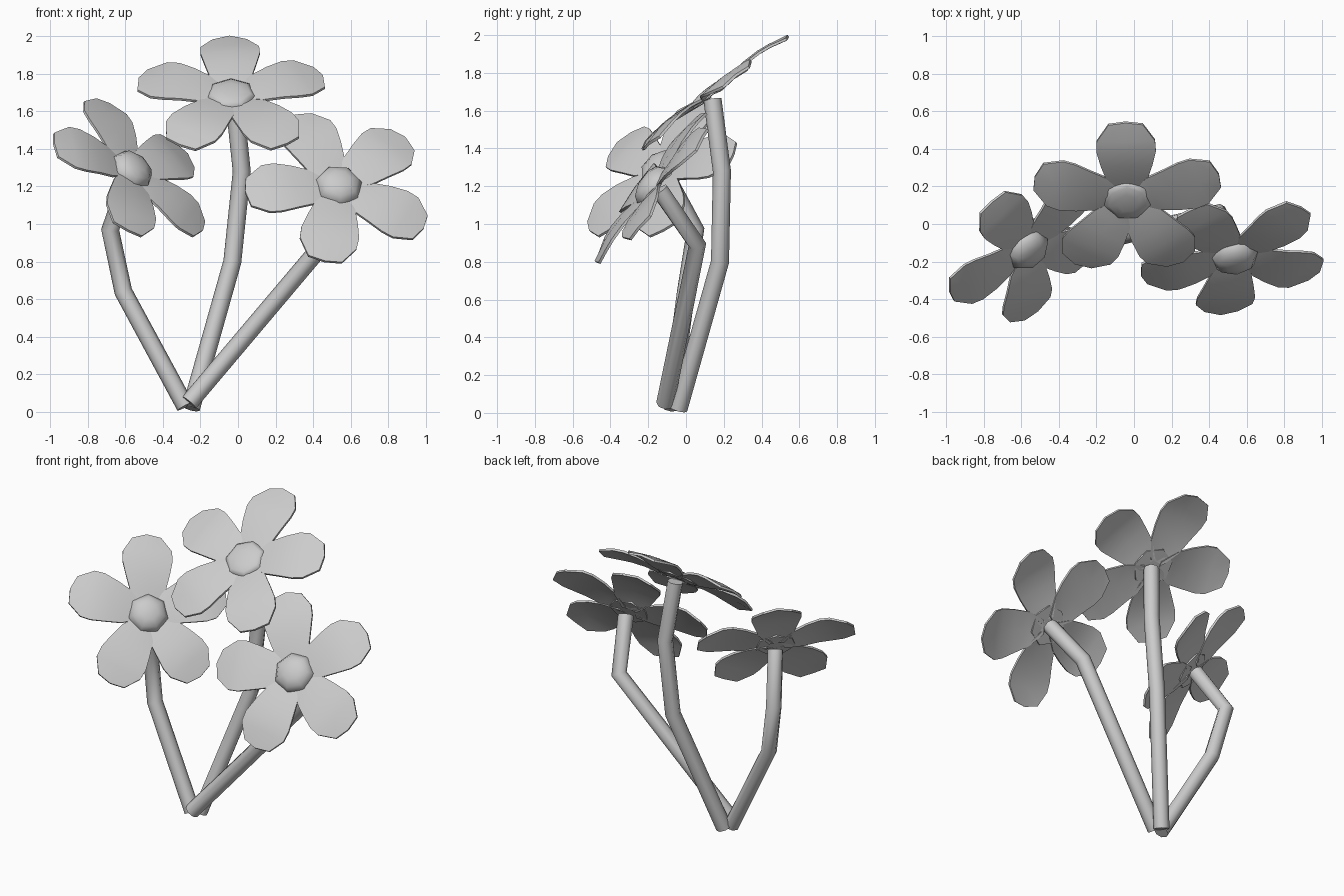
import bpy, bmesh, math
from mathutils import Vector

if "Cube" in bpy.data.objects:
    bpy.data.objects.remove(bpy.data.objects["Cube"])

grey = bpy.data.materials.new("pale_grey")
grey.diffuse_color = (0.6, 0.6, 0.6, 1)
grey.use_nodes = True
grey.node_tree.nodes["Principled BSDF"].inputs["Base Color"].default_value = grey.diffuse_color


def finish(name, bm, angle=40):
    bmesh.ops.recalc_face_normals(bm, faces=bm.faces)
    me = bpy.data.meshes.new(name)
    bm.to_mesh(me)
    bm.free()
    me.materials.append(grey)
    ob = bpy.data.objects.new(name, me)
    bpy.context.collection.objects.link(ob)
    bpy.ops.object.select_all(action='DESELECT')
    ob.select_set(True)
    bpy.context.view_layer.objects.active = ob
    bpy.ops.object.shade_smooth_by_angle(angle=math.radians(angle))
    return ob


def stem(name, pts, radius=0.048, sides=8):
    """Tube with mitred bends."""
    pts = [Vector(p) for p in pts]
    dirs = [(b - a).normalized() for a, b in zip(pts, pts[1:])]
    bm = bmesh.new()
    side = dirs[0].cross(Vector((0, 1, 0))).normalized()
    rings = []
    for i, p in enumerate(pts):
        t = (dirs[max(i - 1, 0)] + dirs[min(i, len(dirs) - 1)]).normalized()
        side = (side - t * side.dot(t)).normalized()
        other = t.cross(side)
        rings.append([bm.verts.new(p + radius * (math.cos(a) * side + math.sin(a) * other))
                      for a in (k * math.tau / sides for k in range(sides))])
    for r, s in zip(rings, rings[1:]):
        for k in range(sides):
            j = (k + 1) % sides
            bm.faces.new((r[k], r[j], s[j], s[k]))
    bm.faces.new(rings[0])
    bm.faces.new(rings[-1])
    finish(name, bm, 50)


# petal half outline: distance from flower centre, half width, lift of the arch
PETAL = [(0.04, 0.045, 0.0), (0.14, 0.108, 0.014), (0.24, 0.135, 0.026),
         (0.33, 0.155, 0.026), (0.395, 0.152, 0.018), (0.485, 0.09, -0.004)]


def flower(name, centre, normal, up, dome, size=1.0, turn=(0, 0, 0, 0, 0)):
    c, n = Vector(centre), Vector(normal).normalized()
    u = Vector(up)
    u = (u - n * u.dot(n)).normalized()
    r = u.cross(n)

    def place(x, y, z):
        return c + size * (r * x + u * y + n * z)

    # five thin petals, clockwise from the top, arched along their length
    bm = bmesh.new()
    for k in range(5):
        a = k * math.tau / 5 + math.radians(turn[k])
        ca, sa = math.cos(a), math.sin(a)
        layers = []
        for lift in (0.005, -0.009):
            rows = []
            for d, w, arch in PETAL:
                row = []
                for s in (-1, 0, 1):
                    e = d + (0.02 if s == 0 and d > 0.45 else 0)
                    x, z = s * w, lift + arch + (0.008 if s == 0 else 0) + 0.003 * (k % 2)
                    row.append(bm.verts.new(place(x * ca + e * sa, e * ca - x * sa, z)))
                rows.append(row)
            for p, q in zip(rows, rows[1:]):
                for j in (0, 1):
                    bm.faces.new((p[j], p[j + 1], q[j + 1], q[j]))
            layers.append([p[0] for p in rows] + [rows[-1][1]]
                          + [p[2] for p in reversed(rows)] + [rows[0][1]])
        top, bot = layers
        for i in range(len(top)):
            j = (i + 1) % len(top)
            bm.faces.new((top[i], top[j], bot[j], bot[i]))
    finish(name + "_petals", bm)

    # domed flower centre
    bm = bmesh.new()
    sides, rings = 7, []
    for rad, h in ((0.125, 0.0), (0.125, 0.02), (0.10, 0.02 + 0.6 * (dome - 0.02)),
                   (0.055, 0.02 + 0.92 * (dome - 0.02))):
        rings.append([bm.verts.new(place(rad * math.sin(t), rad * math.cos(t), h))
                      for t in (k * math.tau / sides for k in range(sides))])
    for p, q in zip(rings, rings[1:]):
        for k in range(sides):
            j = (k + 1) % sides
            bm.faces.new((p[k], p[j], q[j], q[k]))
    tip = bm.verts.new(place(0, 0, dome))
    for k in range(sides):
        bm.faces.new((rings[-1][k], rings[-1][(k + 1) % sides], tip))
    bm.faces.new(rings[0])
    finish(name + "_centre", bm, 75)


# flower heads
flower("middle_flower", (-0.035, 0.135, 1.68), (0, -0.61, 0.79), (-0.02, 0.79, 0.61), 0.045, 1.02,
       (0, 0, 2, -2, 0))
flower("right_flower", (0.535, -0.165, 1.195), (0.14, -0.79, 0.59), (-0.45, 0.5, 0.7), 0.08, 1.01)
flower("left_flower", (-0.57, -0.13, 1.28), (0.54, -0.56, 0.63), (-0.19, 0.25, 0.33), 0.08, 0.98,
       (0, 0, -3, -7, 0))

# bent stems
stem("middle_stem", [(-0.25, -0.04, 0.02), (-0.03, 0.18, 0.8), (0.02, 0.19, 1.28), (-0.02, 0.14, 1.66)])
stem("right_stem", [(-0.26, -0.11, 0.05), (0.45, 0.06, 0.89), (0.54, -0.14, 1.18)])
stem("left_stem", [(-0.28, -0.08, 0.03), (-0.61, 0.0, 0.64), (-0.68, 0.05, 0.97), (-0.58, -0.11, 1.26)])
